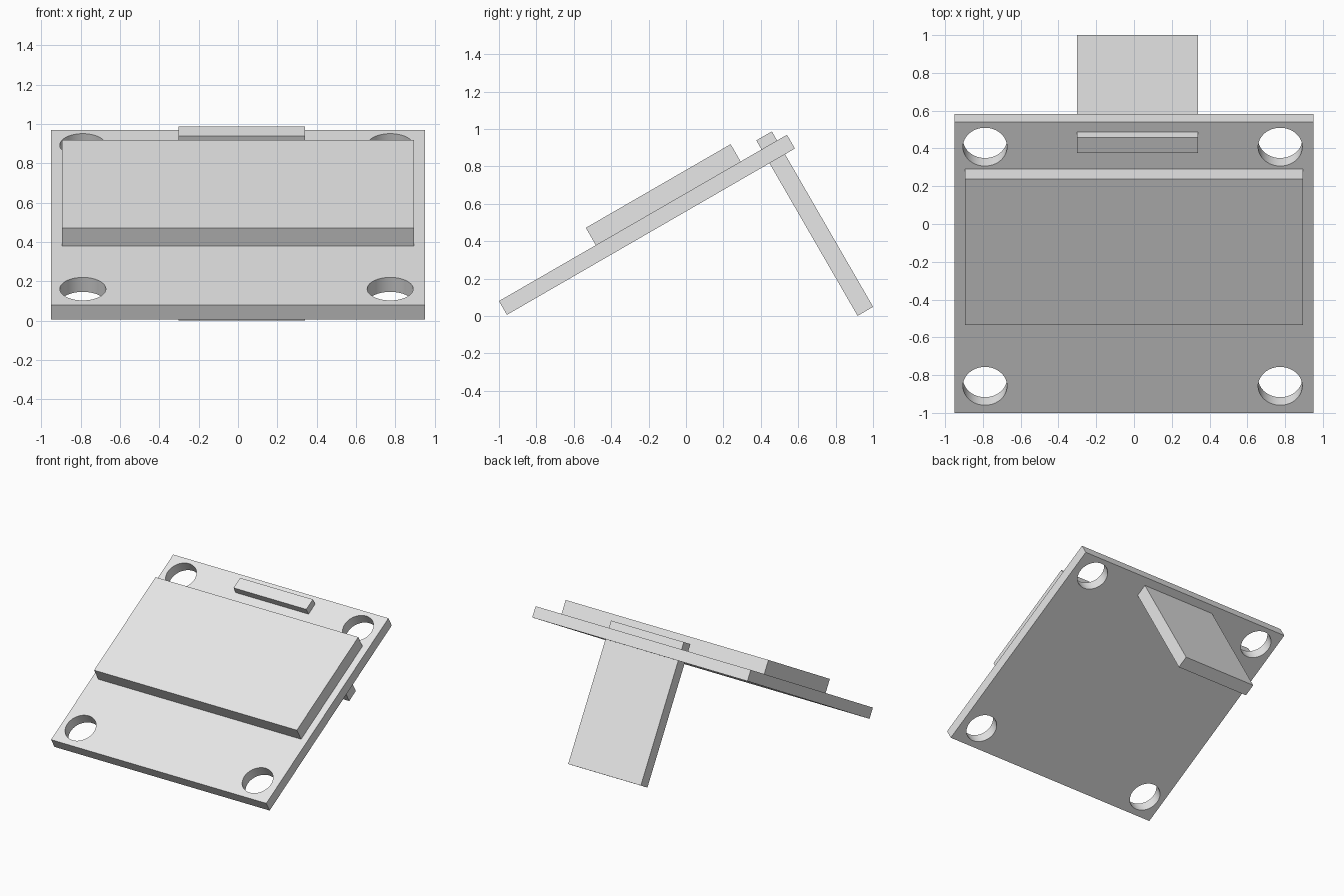
import bpy
import math
from mathutils import Matrix

if "Cube" in bpy.data.objects:
    bpy.data.objects.remove(bpy.data.objects["Cube"])

# Tilted frame: local x = across, y = up the slope, z = out of the board face
TILT = Matrix.Translation((0, -1.0, 0.08)) @ Matrix.Rotation(math.radians(30), 4, 'X')

grey = bpy.data.materials.new("light_grey")
grey.diffuse_color = (0.8, 0.8, 0.8, 1)
grey.use_nodes = True
grey.node_tree.nodes["Principled BSDF"].inputs["Base Color"].default_value = grey.diffuse_color


def slab(name, x, u, n):
    """Box spanning the given ranges in the tilted frame."""
    bpy.ops.mesh.primitive_cube_add(size=1)
    ob = bpy.context.object
    ob.name = name
    mid = [(a + b) / 2 for a, b in (x, u, n)]
    size = [b - a for a, b in (x, u, n)]
    ob.data.transform(Matrix.Translation(mid) @ Matrix.Diagonal((*size, 1)))
    ob.matrix_world = TILT
    ob.data.materials.append(grey)
    return ob


# Main board, raised panel and the prop leg that pokes through the board
board = slab("board", (-0.95, 0.95), (0, 1.778), (-0.085, 0))
slab("raised_panel", (-0.895, 0.895), (0.598, 1.492), (0, 0.107))
slab("prop_leg", (-0.302, 0.34), (1.621, 1.717), (-1.027, 0.056))

# Four round mounting holes
cutters = []
for x in (-0.789, 0.774):
    for u in (0.164, 1.626):
        bpy.ops.mesh.primitive_cylinder_add(vertices=64, radius=0.117, depth=0.4)
        cutter = bpy.context.object
        cutter.name = "hole_cutter"
        cutter.hide_render = True
        cutter.data.materials.append(grey)
        cutter.matrix_world = TILT @ Matrix.Translation((x, u, -0.04))
        cutters.append(cutter)
        mod = board.modifiers.new("hole", 'BOOLEAN')
        mod.operation = 'DIFFERENCE'
        mod.solver = 'EXACT'
        mod.object = cutter

# Apply the holes, drop the cutters, smooth the bores
bpy.ops.object.select_all(action='DESELECT')
board.select_set(True)
bpy.context.view_layer.objects.active = board
for mod in list(board.modifiers):
    bpy.ops.object.modifier_apply(modifier=mod.name)
for cutter in cutters:
    bpy.data.objects.remove(cutter)
bpy.ops.object.shade_smooth_by_angle(angle=math.radians(30))
